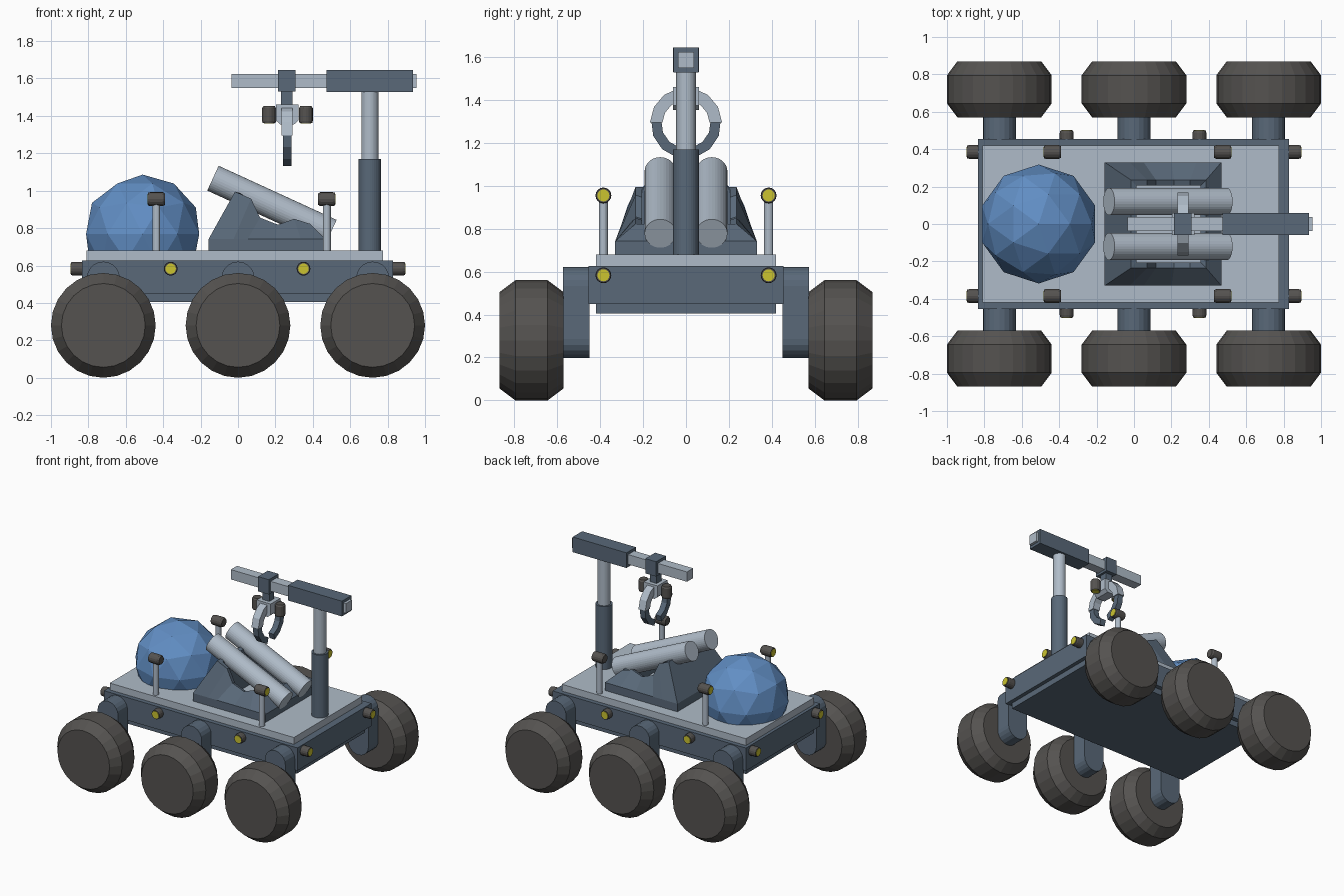
import bpy, bmesh
from math import sin, cos, pi, radians
from mathutils import Vector

if "Cube" in bpy.data.objects:
    bpy.data.objects.remove(bpy.data.objects["Cube"])


def material(name, rgb):
    m = bpy.data.materials.new(name)
    m.diffuse_color = (*rgb, 1)
    m.use_nodes = True
    m.node_tree.nodes["Principled BSDF"].inputs["Base Color"].default_value = m.diffuse_color
    return m


DARK = material("dark_steel", (0.10, 0.14, 0.19))
LIGHT = material("light_steel", (0.43, 0.50, 0.58))
RUBBER = material("rubber", (0.09, 0.085, 0.08))
BLUE = material("blue_glass", (0.12, 0.27, 0.55))
YELLOW = material("lamp_yellow", (0.60, 0.55, 0.03))


def finish(bm, name, mat):
    bmesh.ops.recalc_face_normals(bm, faces=bm.faces)
    me = bpy.data.meshes.new(name)
    bm.to_mesh(me)
    bm.free()
    ob = bpy.data.objects.new(name, me)
    bpy.context.collection.objects.link(ob)
    me.materials.append(mat)
    return ob


def lathe(name, profile, origin, axis, mat, segs=24):
    """Spin (radius, height) points round an axis, with capped ends."""
    bm = bmesh.new()
    q = Vector(axis).to_track_quat('Z', 'Y')
    rings = [[bm.verts.new(Vector(origin) + q @ Vector((r * cos(2 * pi * i / segs), r * sin(2 * pi * i / segs), h)))
              for i in range(segs)] for r, h in profile]
    for a, b in zip(rings, rings[1:]):
        for i in range(segs):
            j = (i + 1) % segs
            bm.faces.new((a[i], a[j], b[j], b[i]))
    bm.faces.new(rings[0])
    bm.faces.new(rings[-1])
    return finish(bm, name, mat)


def prism(name, pts, axis, lo, hi, mat):
    """Extrude an outline along x (points are y,z) or y (points are x,z)."""
    bm = bmesh.new()
    put = (lambda p, t: (t, p[0], p[1])) if axis == 'x' else (lambda p, t: (p[0], t, p[1]))
    a, b = ([bm.verts.new(put(p, t)) for p in pts] for t in (lo, hi))
    bm.faces.new(a)
    bm.faces.new(b)
    for i in range(len(pts)):
        j = (i + 1) % len(pts)
        bm.faces.new((a[i], a[j], b[j], b[i]))
    return finish(bm, name, mat)


def box(name, x, y, z, mat):
    return prism(name, [(x[0], z[0]), (x[1], z[0]), (x[1], z[1]), (x[0], z[1])], 'y', y[0], y[1], mat)


def lamp(name, tip, axis):
    """Lamp housing whose lens sits at the tip, facing along the axis."""
    start = Vector(tip) - 0.095 * Vector(axis)
    lathe(name, [(0.03, 0), (0.037, 0.012), (0.037, 0.08), (0.034, 0.092)], start, axis, RUBBER, 16)
    lathe(name + "_lens", [(0.028, 0.08), (0.028, 0.095)], start, axis, YELLOW, 16)


# chassis
box("chassis", (-0.835, 0.83), (-0.455, 0.455), (0.45, 0.627), DARK)
box("belly_plate", (-0.81, 0.80), (-0.42, 0.42), (0.405, 0.46), DARK)
box("deck", (-0.81, 0.775), (-0.42, 0.42), (0.62, 0.68), LIGHT)

# wheels and their rounded legs
for s in (-1, 1):
    for x in (-0.72, 0, 0.72):
        lathe("wheel", [(0.224, 0.57), (0.28, 0.645), (0.28, 0.795), (0.224, 0.87)],
              (x, 0, 0.28), (0, s, 0), RUBBER)
        pts = [(x + 0.088 * cos(a), 0.533 + 0.088 * sin(a)) for a in (pi * i / 10 for i in range(11))]
        pts += [(x - 0.088 * cos(a), 0.285 - 0.088 * sin(a)) for a in (pi * i / 10 for i in range(11))]
        prism("wheel_leg", pts, 'y', *sorted((s * 0.45, s * 0.572)), DARK)

# lamps on the chassis sides and ends, and on posts
for s in (-1, 1):
    for x in (-0.36, 0.35):
        lamp("side_lamp", (x, s * 0.502, 0.583), (0, s, 0))
    for e in (-1, 1):
        lamp("end_lamp", (e * 0.895, s * 0.385, 0.583), (e, 0, 0))
    for x, e in ((-0.437, -1), (0.475, 1)):
        lathe("lamp_post", [(0.021, 0.67), (0.021, 0.93)], (x, s * 0.385, 0), (0, 0, 1), LIGHT, 16)
        lamp("post_lamp", (x + e * 0.0475, s * 0.385, 0.955), (e, 0, 0))

# faceted dome, cut off inside the deck
bm = bmesh.new()
bmesh.ops.create_icosphere(bm, subdivisions=2, radius=0.318)
bmesh.ops.translate(bm, verts=bm.verts, vec=(-0.51, 0, 0.768))
cut = bmesh.ops.bisect_plane(bm, geom=bm.verts[:] + bm.edges[:] + bm.faces[:],
                             plane_co=(0, 0, 0.67), plane_no=(0, 0, -1), clear_outer=True)
bmesh.ops.edgeloop_fill(bm, edges=[e for e in cut["geom_cut"] if isinstance(e, bmesh.types.BMEdge)])
finish(bm, "dome", BLUE)

# tube cradle: sloped sides rising to a wavy rim, hollow in the middle
rim = [(-0.016, 0.995), (0.07, 0.957), (0.118, 0.856), (0.214, 0.818), (0.30, 0.85), (0.385, 0.823)]
bm = bmesh.new()
secs = []
for x, z in rim:
    bx = -0.157 + (x + 0.016) / 0.401 * 0.624
    half = [(bx, 0.33, 0.675), (bx, 0.33, 0.742), (x, 0.235, z), (x - 0.0 if 0 < x < 0.38 else x + (0.03 if x < 0 else -0.03), 0.2, z),
            ]
    # wall section: outer foot, outer shoulder, rim, inner rim, inner foot
    ix = min(max(x, 0.014), 0.355)
    half = [(bx, 0.33, 0.675), (bx, 0.33, 0.742), (x, 0.235, z), (ix, 0.205, z - 0.01), (ix, 0.205, 0.675)]
    secs.append([[bm.verts.new((p[0], s * p[1], p[2])) for p in half] for s in (-1, 1)])
for a, b in zip(secs, secs[1:]):
    for k in (0, 1):
        for i in range(4):
            bm.faces.new((a[k][i], a[k][i + 1], b[k][i + 1], b[k][i]))
for l, r in (secs[0], secs[-1]):
    for i in range(4):
        bm.faces.new((l[i], l[i + 1], r[i + 1], r[i]))
finish(bm, "tube_cradle", DARK)

# twin tubes
for s in (-1, 1):
    lathe("launch_tube", [(0.073, 0), (0.073, 0.694)], (-0.134, s * 0.12, 1.067),
          (0.909, 0, -0.417), LIGHT, 32)

# telescopic mast and boom
lathe("mast_lower", [(0.06, 0.67), (0.06, 1.17)], (0.705, 0, 0), (0, 0, 1), DARK, 32)
lathe("mast_upper", [(0.046, 1.16), (0.046, 1.54)], (0.705, 0, 0), (0, 0, 1), LIGHT, 32)
box("boom_sleeve", (0.472, 0.935), (-0.058, 0.058), (1.527, 1.645), DARK)
box("boom_beam", (-0.035, 0.955), (-0.038, 0.038), (1.548, 1.624), LIGHT)

# trolley, stem, hub and downward lamps
box("trolley", (0.215, 0.308), (-0.06, 0.06), (1.53, 1.645), DARK)
box("trolley_stem", (0.231, 0.291), (-0.03, 0.03), (1.45, 1.54), DARK)
prism("claw_hub", [(0.203, 1.46), (0.203, 1.375), (0.228, 1.353), (0.298, 1.353), (0.323, 1.375), (0.323, 1.46)],
      'y', -0.06, 0.06, LIGHT)
for x in (0.166, 0.363):
    lamp("claw_lamp", (x, 0, 1.358), (0, 0, -1))

# two curved claws, light at the top and dark at the tips


def claw_part(name, s, a0, a1, x, r0, r1, mat):
    angs = [radians(a0 + (a1 - a0) * i / 3) for i in range(4)]
    pts = [(s * r1 * cos(a), 1.29 + r1 * sin(a)) for a in angs]
    pts += [(s * r0 * cos(a), 1.29 + r0 * sin(a)) for a in reversed(angs)]
    prism(name, pts, 'x', *x, mat)


for s in (-1, 1):
    claw_part("claw_upper", s, 78, 2, (0.233, 0.292), 0.11, 0.168, LIGHT)
    claw_part("claw_tip", s, 6, -74, (0.24, 0.285), 0.115, 0.163, DARK)
